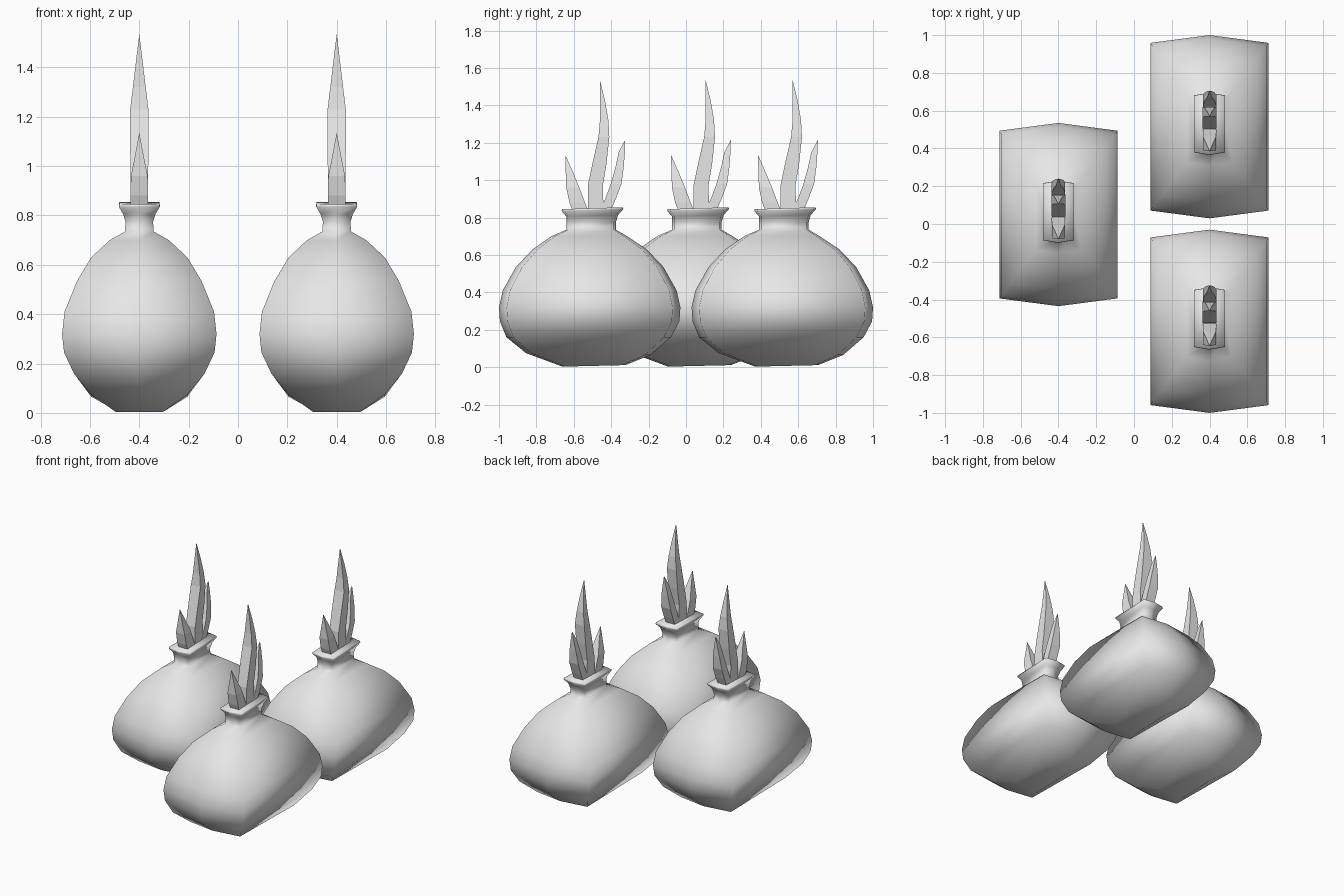
import bpy, bmesh, math
from mathutils import Vector

cube = bpy.data.objects.get("Cube")
if cube:
    bpy.data.objects.remove(cube, do_unlink=True)

grey = bpy.data.materials.new("pale grey")
grey.use_nodes = True
grey.diffuse_color = (0.8, 0.8, 0.8, 1)
grey.node_tree.nodes["Principled BSDF"].inputs["Base Color"].default_value = (0.8, 0.8, 0.8, 1)


def loft(name, rings, tip=None):
    """Skin a stack of closed rings, ending in a flat cap or a point."""
    bm = bmesh.new()
    loops = [[bm.verts.new(p) for p in ring] for ring in rings]
    n = len(loops[0])
    bm.faces.new(loops[0][::-1])
    for low, high in zip(loops, loops[1:]):
        for i in range(n):
            j = (i + 1) % n
            bm.faces.new((low[i], low[j], high[j], high[i]))
    if tip:
        point = bm.verts.new(tip)
        for i in range(n):
            bm.faces.new((loops[-1][i], loops[-1][(i + 1) % n], point))
    else:
        bm.faces.new(loops[-1])
    bmesh.ops.recalc_face_normals(bm, faces=bm.faces)
    mesh = bpy.data.meshes.new(name)
    bm.to_mesh(mesh)
    bm.free()
    mesh.materials.append(grey)
    obj = bpy.data.objects.new(name, mesh)
    bpy.context.collection.objects.link(obj)
    return obj


def hexagon(z, half_x, back, front, tilt=0.0):
    """Six-sided ring, long in y, with shallow points at both ends."""
    mid, half = (front + back) / 2, (front - back) / 2
    outline = [(0, -1), (1, -0.915), (1, 0.915), (0, 1), (-1, 0.915), (-1, -0.915)]
    return [Vector((half_x * x, mid + half * y, z + tilt * y)) for x, y in outline]


def box_ring(z, y0, y1, half_x):
    return [Vector(p) for p in ((-half_x, y0, z), (half_x, y0, z),
                                (half_x, y1, z), (-half_x, y1, z))]


# Bulb rings: height, half width, near end, far end, tilt
BULB = [
    (0.007, 0.095, -0.145, 0.19, 0.004),
    (0.07, 0.195, -0.34, 0.325, -0.005),
    (0.16, 0.265, -0.445, 0.435, 0.0),
    (0.245, 0.305, -0.48, 0.48, 0.0),
    (0.32, 0.313, -0.485, 0.485, 0.0),
    (0.41, 0.303, -0.465, 0.465, 0.0),
    (0.535, 0.252, -0.395, 0.395, 0.0),
    (0.63, 0.195, -0.305, 0.305, 0.0),
    (0.70, 0.12, -0.205, 0.2, 0.0),
    (0.735, 0.058, -0.125, 0.14, 0.0),
    (0.775, 0.056, -0.125, 0.14, 0.0),
    (0.81, 0.066, -0.125, 0.152, 0.004),
    (0.84, 0.083, -0.15, 0.18, 0.005),
    (0.85, 0.081, -0.148, 0.178, 0.005),
]

# Leaf rings: height, near side, far side, half width; then tip (y, z)
LEAVES = {
    "middle_leaf": ([(0.82, -0.01, 0.075, 0.034), (0.97, -0.01, 0.07, 0.036),
                     (1.09, 0.015, 0.09, 0.037), (1.23, 0.047, 0.105, 0.037),
                     (1.32, 0.055, 0.1, 0.026), (1.42, 0.055, 0.083, 0.014)], (0.055, 1.535)),
    "front_leaf": ([(0.82, -0.085, 0.0, 0.034), (0.88, -0.108, -0.025, 0.036),
                    (0.96, -0.125, -0.055, 0.034), (1.04, -0.128, -0.088, 0.018)], (-0.13, 1.135)),
    "back_leaf": ([(0.82, 0.045, 0.105, 0.034), (0.9, 0.083, 0.14, 0.036),
                   (0.98, 0.113, 0.17, 0.036), (1.07, 0.138, 0.182, 0.026),
                   (1.15, 0.155, 0.188, 0.012)], (0.19, 1.215)),
}

# Three onions, each a smooth bulb with flat-sided leaves
for place, x, y in (("left_front", 0.4, -0.515), ("left_back", 0.4, 0.515), ("right", -0.4, 0.05)):
    bulb = loft(place + "_bulb", [hexagon(*ring) for ring in BULB])
    bpy.ops.object.select_all(action='DESELECT')
    bulb.select_set(True)
    bpy.context.view_layer.objects.active = bulb
    bpy.ops.object.shade_smooth_by_angle(angle=math.radians(88))
    parts = [bulb]
    for leaf, (rings, tip) in LEAVES.items():
        parts.append(loft(place + "_" + leaf, [box_ring(*r) for r in rings], (0, *tip)))
    for part in parts:
        part.location = (x, y, 0)
